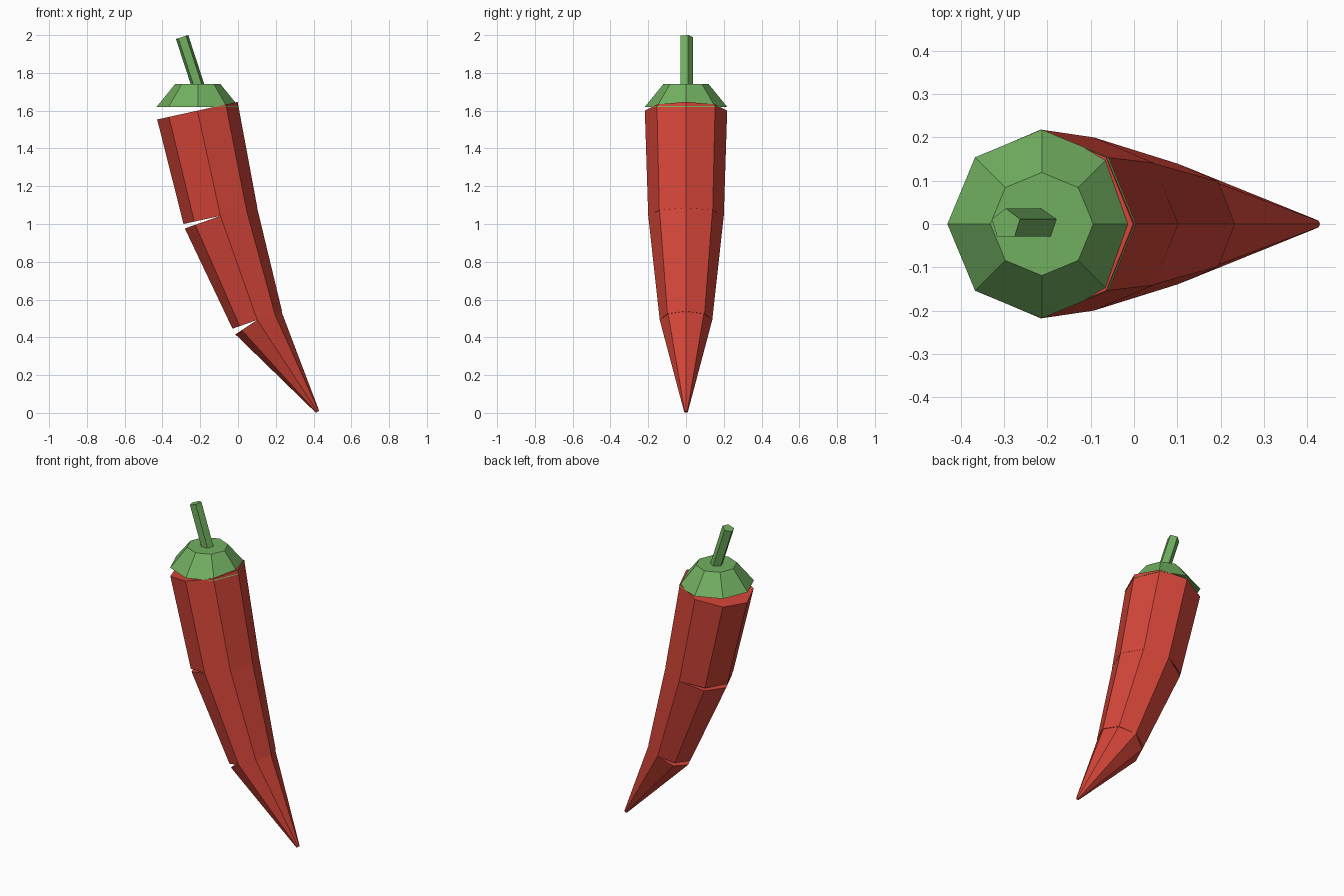
import bpy
import bmesh
import math
from mathutils import Matrix, Vector

if "Cube" in bpy.data.objects:
    bpy.data.objects.remove(bpy.data.objects["Cube"])


def material(name, color):
    mat = bpy.data.materials.new(name)
    mat.diffuse_color = (*color, 1.0)
    mat.use_nodes = True
    mat.node_tree.nodes["Principled BSDF"].inputs["Base Color"].default_value = mat.diffuse_color
    return mat


RED = material("pepper red", (0.66, 0.060, 0.040))
GREEN = material("leaf green", (0.165, 0.43, 0.118))


def tapered(name, low, high, r_low, r_high, sides, mat, first_angle=0.0):
    """Closed flat-sided frustum between two (x, z) centres, square to its axis."""
    a, b = Vector((low[0], 0, low[1])), Vector((high[0], 0, high[1]))
    axis = b - a
    place = Matrix.Translation(a) @ Matrix.Rotation(math.atan2(axis.x, axis.z), 4, 'Y')
    bm = bmesh.new()
    rings = []
    for r, z in ((r_low, 0.0), (r_high, axis.length)):
        ring = []
        for i in range(sides):
            t = first_angle + math.tau * i / sides
            ring.append(bm.verts.new(place @ Vector((r * math.cos(t), r * math.sin(t), z))))
        rings.append(ring)
    bottom, top = rings
    for i in range(sides):
        j = (i + 1) % sides
        bm.faces.new((bottom[i], bottom[j], top[j], top[i]))
    bm.faces.new(bottom[::-1])
    bm.faces.new(top)
    mesh = bpy.data.meshes.new(name)
    bm.to_mesh(mesh)
    bm.free()
    mesh.materials.append(mat)
    obj = bpy.data.objects.new(name, mesh)
    bpy.context.collection.objects.link(obj)
    return obj


# Joint centres (x, z) and radii of the bent body, from shoulder to tip
joints = [(-0.215, 1.60), (-0.093, 1.043), (0.102, 0.492), (0.421, 0.006)]
radii = [0.218, 0.20, 0.139, 0.01]
names = ["upper_body", "middle_body", "tip"]

# Body segments, each square to its own axis so wedge gaps open on the inner bend
for i, name in enumerate(names):
    tapered(name, joints[i + 1], joints[i], radii[i + 1], radii[i], 8, RED)

# Leafy cap
tapered("cap", (-0.213, 1.62), (-0.213, 1.742), 0.218, 0.119, 8, GREEN)

# Leaning five-sided stem
tapered("stem", (-0.208, 1.72), (-0.296, 1.99), 0.036, 0.036, 5, GREEN, math.pi / 2)
